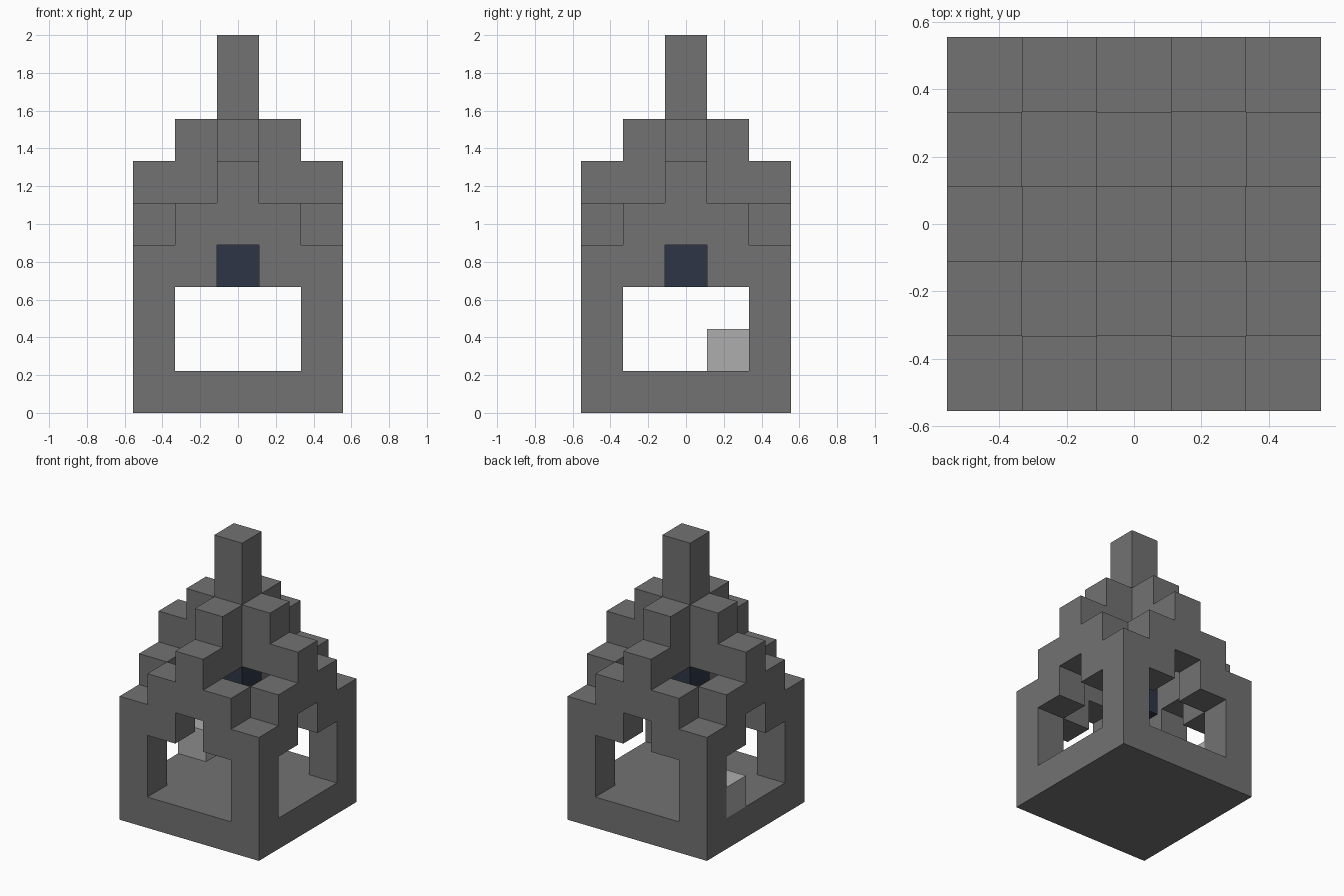
import bpy, bmesh
from mathutils import Vector

if "Cube" in bpy.data.objects:
    bpy.data.objects.remove(bpy.data.objects["Cube"], do_unlink=True)

UNIT = 2 / 9  # edge length of one block


def material(name, color):
    mat = bpy.data.materials.new(name)
    mat.use_nodes = True
    mat.diffuse_color = (*color, 1)
    bsdf = mat.node_tree.nodes["Principled BSDF"]
    bsdf.inputs["Base Color"].default_value = (*color, 1)
    bsdf.inputs["Roughness"].default_value = 0.9
    return mat


stone = material("dark stone", (0.168, 0.168, 0.168))
pale = material("pale stone", (0.423, 0.423, 0.423))
navy = material("navy lamp", (0.026, 0.036, 0.061))


def box(xs, ys, zs):
    """Block cells of a box, given inclusive (first, last) ranges."""
    span = lambda r: range(r[0], r[1] + 1)
    return {(x, y, z) for x in span(xs) for y in span(ys) for z in span(zs)}


def four_way(cells):
    """Repeat cells by quarter turns around the centre."""
    result = set()
    for x, y, z in cells:
        for _ in range(4):
            result.add((x, y, z))
            x, y = -y, x
    return result


# Parts as blocks: name -> (cells, material)
parts = {
    "base_slab": (box((-2, 2), (-2, 2), (0, 0)), stone),
    "corner_posts": (four_way(box((2, 2), (2, 2), (1, 3))), stone),
    "arch_brackets": (four_way({(-1, -2, 3), (1, -2, 3)}), stone),
    "roof_beams": (four_way(box((-1, 1), (-2, -2), (4, 4))), stone),
    "roof_ridges": (four_way(box((0, 0), (-2, -1), (5, 5)) | {(0, -1, 6)}), stone),
    "spire": (box((0, 0), (0, 0), (5, 8)), stone),
    "hanging_lamp": (box((0, 0), (0, 0), (3, 4)), navy),
    "pale_block": ({(-2, 1, 1)}, pale),
}
solid = set().union(*(cells for cells, _ in parts.values()))


def build(name, cells, mat):
    """Skin the exposed sides of the blocks."""
    bm = bmesh.new()
    for cell in sorted(cells):
        centre = Vector(cell) + Vector((0, 0, 0.5))
        for axis in range(3):
            for sign in (-1, 1):
                n = Vector((0, 0, 0))
                n[axis] = sign
                if tuple(int(c + d) for c, d in zip(cell, n)) in solid:
                    continue
                u = Vector((0, 0, 0))
                u[(axis + 1) % 3] = 1
                v = n.cross(u)
                corners = (n - u - v, n + u - v, n + u + v, n - u + v)
                bm.faces.new([bm.verts.new((centre + c / 2) * UNIT) for c in corners])
    bmesh.ops.remove_doubles(bm, verts=bm.verts, dist=0.001)
    mesh = bpy.data.meshes.new(name)
    bm.to_mesh(mesh)
    bm.free()
    mesh.materials.append(mat)
    obj = bpy.data.objects.new(name, mesh)
    bpy.context.collection.objects.link(obj)


for name, (cells, mat) in parts.items():
    build(name, cells, mat)
